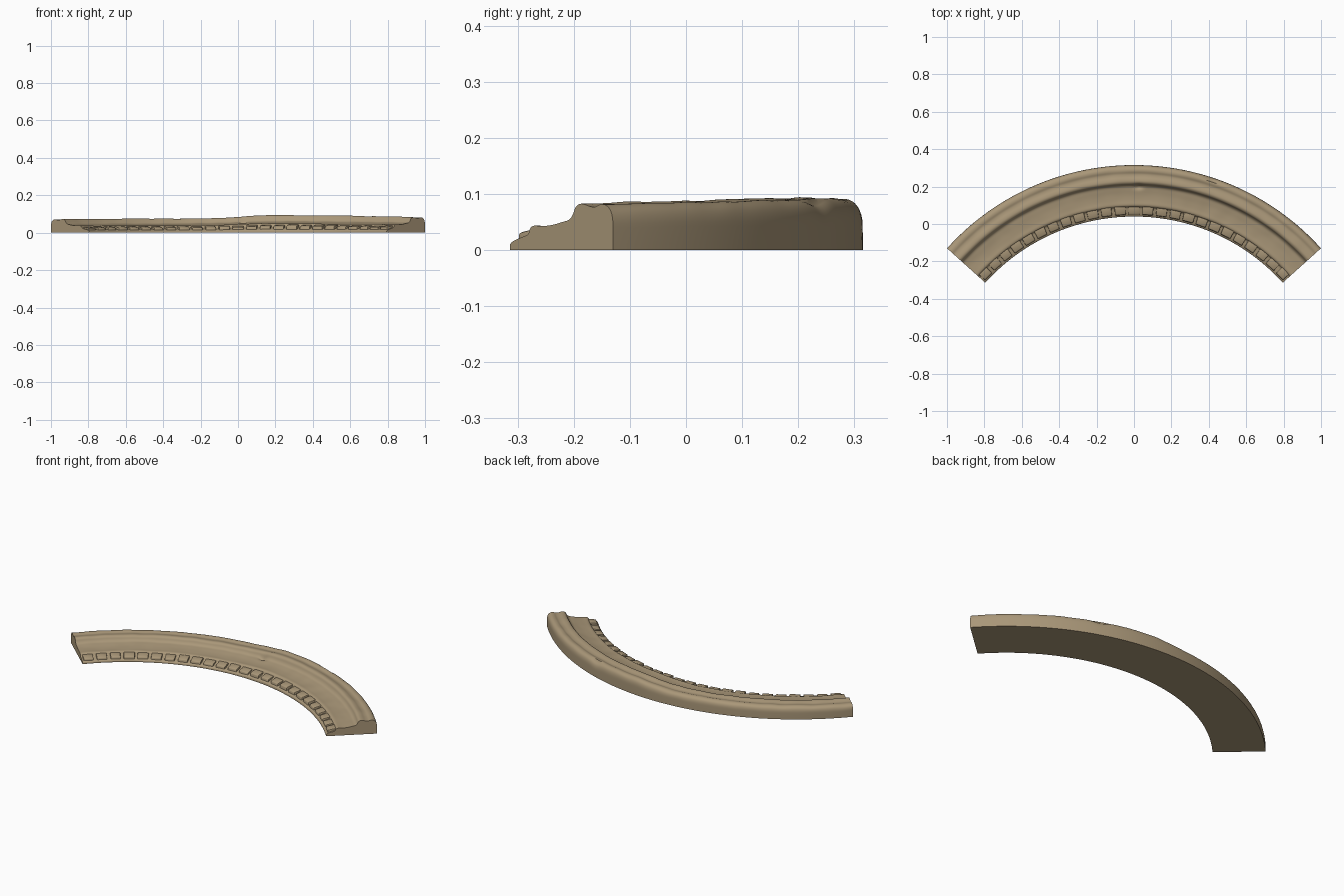
import bpy, bmesh, math, random
from mathutils import Vector, noise

if "Cube" in bpy.data.objects:
    bpy.data.objects.remove(bpy.data.objects["Cube"])

random.seed(4)
CY, R_IN, HALF = -1.03, 1.07, math.radians(48)   # arc centre, inner radius, half sweep

stone = bpy.data.materials.new("weathered sandstone")
stone.diffuse_color = (0.40, 0.31, 0.19, 1)
stone.use_nodes = True
stone.node_tree.nodes["Principled BSDF"].inputs["Base Color"].default_value = stone.diffuse_color

# Moulding section: distance out from inner edge, height
SECTION = [(0, 0), (0.001, 0.010), (0.012, 0.016), (0.030, 0.021), (0.048, 0.026),
           (0.054, 0.036), (0.064, 0.041), (0.085, 0.041), (0.115, 0.043), (0.140, 0.047),
           (0.158, 0.051), (0.168, 0.060), (0.175, 0.072), (0.186, 0.078), (0.200, 0.077),
           (0.214, 0.073), (0.228, 0.072), (0.242, 0.076), (0.256, 0.075), (0.268, 0.067),
           (0.274, 0.052), (0.275, 0.030), (0.275, 0)]


def smooth_curve(pts, n=3):
    out = []
    for i in range(len(pts) - 1):
        p = [Vector(pts[min(max(i + k, 0), len(pts) - 1)]) for k in (-1, 0, 1, 2)]
        for s in range(n):
            t = s / n
            out.append(0.5 * (2 * p[1] + (p[2] - p[0]) * t
                              + (2 * p[0] - 5 * p[1] + 4 * p[2] - p[3]) * t * t
                              + (3 * p[1] - p[0] - 3 * p[2] + p[3]) * t ** 3))
    return out + [Vector(pts[-1])]


def height(a):
    """Stone thickness: thin on the left, thickest right of the middle."""
    x = math.sin(a) * 1.3
    step = 1 / (1 + math.exp(-(x - 0.02) * 18))
    left = 0.92 + 0.07 * (x + 1)
    right = 1.21 - 0.22 * max(0, x - 0.2) ** 1.6
    return left * (1 - step) + right * step


def place(a, d, z):
    r = R_IN + d
    return Vector((r * math.sin(a), CY + r * math.cos(a), z))


def finish(bm, name, angle):
    bmesh.ops.recalc_face_normals(bm, faces=bm.faces)
    me = bpy.data.meshes.new(name)
    bm.to_mesh(me)
    bm.free()
    me.materials.append(stone)
    ob = bpy.data.objects.new(name, me)
    bpy.context.collection.objects.link(ob)
    bpy.ops.object.select_all(action='DESELECT')
    ob.select_set(True)
    bpy.context.view_layer.objects.active = ob
    bpy.ops.object.shade_smooth_by_angle(angle=math.radians(angle))
    return ob


# Curved moulding, swept along the arc with slight wear
bm = bmesh.new()
curve = smooth_curve(SECTION)
rings = []
STEPS = 160
for i in range(STEPS + 1):
    a = -HALF + 2 * HALF * i / STEPS
    ring = []
    for d, z in curve:
        z = max(z, 0) * height(a)
        p = place(a, d, z)
        if z > 0.008:
            p.z += 0.0022 * noise.noise(p * 14)
            # chip in the hollow near the crown
            chip = math.exp(-((p.x - 0.025) / 0.018) ** 2 - ((p.y - 0.20) / 0.013) ** 2)
            p.z -= 0.014 * chip
            # broken patch on the outer back edge
            if d > 0.255:
                p.z -= 0.010 * math.exp(-((p.x - 0.42) / 0.04) ** 2)
        ring.append(bm.verts.new(p))
    rings.append(ring)
for r0, r1 in zip(rings, rings[1:]):
    for j in range(len(curve)):
        k = (j + 1) % len(curve)
        bm.faces.new((r0[j], r0[k], r1[k], r1[j]))
bm.faces.new(rings[0])
bm.faces.new(rings[-1])
finish(bm, "curved_moulding", 50)

# Row of worn dentil blocks along the inner edge
COUNT = 25
pitch = 2 * HALF / COUNT
for n in range(COUNT):
    mid = -HALF + pitch * (n + 0.5)
    half = pitch * random.uniform(0.36, 0.41)
    h = height(mid)
    top = random.uniform(0.030, 0.034) * h
    bm = bmesh.new()
    vs = []
    for a in (mid - half, mid + half):
        for d, z in ((0.008, 0.004), (0.056, 0.004), (0.056, top + 0.004), (0.012, top - 0.004)):
            vs.append(bm.verts.new(place(a, d, z)))
    for f in ((0, 1, 2, 3), (4, 5, 6, 7), (0, 1, 5, 4), (1, 2, 6, 5), (2, 3, 7, 6), (3, 0, 4, 7)):
        bm.faces.new([vs[i] for i in f])
    bmesh.ops.bevel(bm, geom=bm.edges[:], offset=0.004, segments=2, affect='EDGES', profile=0.5)
    finish(bm, f"dentil_{n + 1:02d}", 40)
